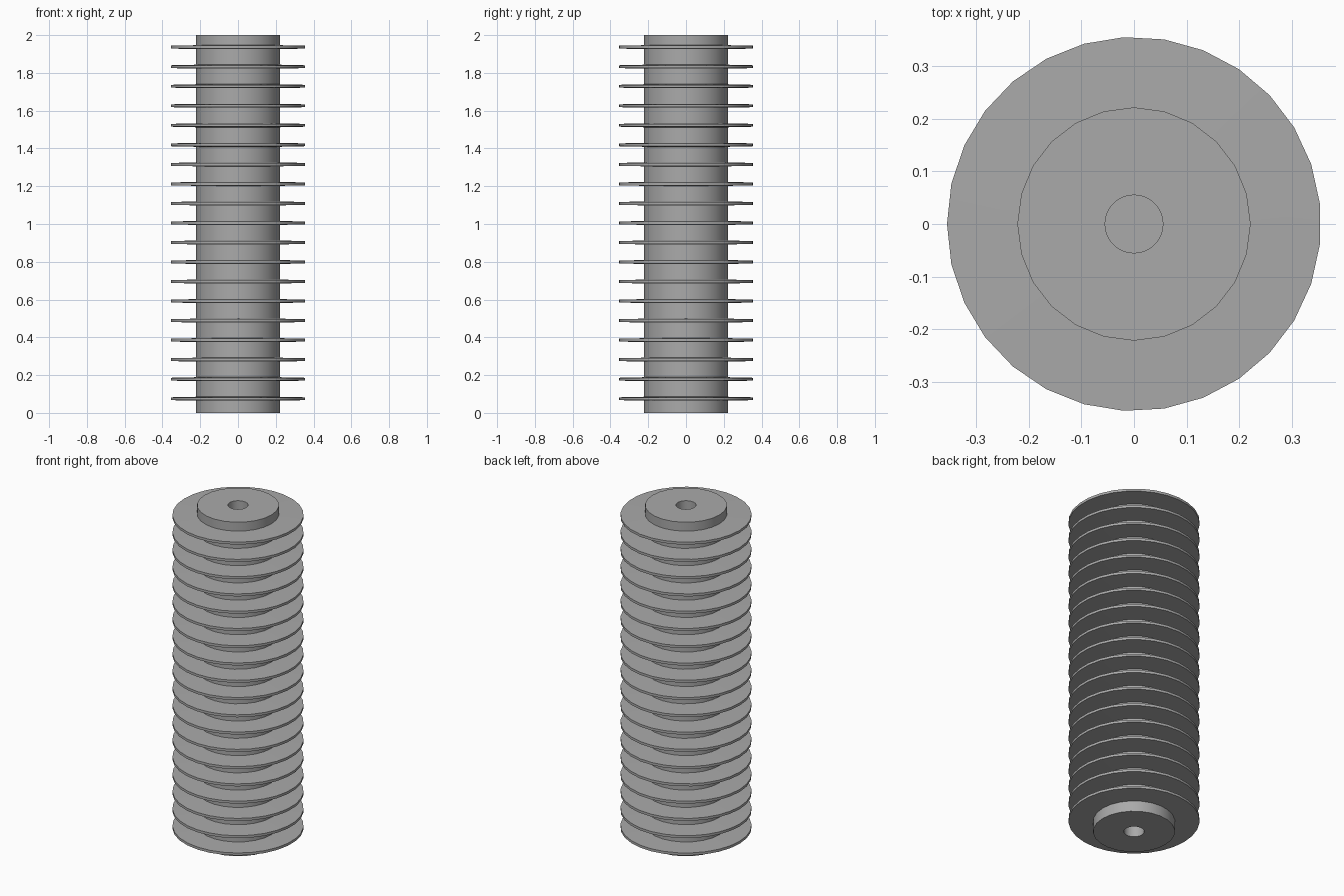
import bpy
import math

cube = bpy.data.objects.get("Cube")
if cube:
    bpy.data.objects.remove(cube, do_unlink=True)

metal = bpy.data.materials.new("grey_metal")
metal.use_nodes = True
GREY = (0.4, 0.4, 0.4, 1.0)
metal.diffuse_color = GREY
metal.node_tree.nodes["Principled BSDF"].inputs["Base Color"].default_value = GREY


def cylinder(name, radius, depth, z, sides, turn=0.0):
    bpy.ops.mesh.primitive_cylinder_add(vertices=sides, radius=radius, depth=depth,
                                        location=(0, 0, z))
    obj = bpy.context.object
    obj.name = name
    obj.rotation_euler.z = turn
    obj.data.materials.append(metal)
    return obj


# Solid core with a blind bore in each end
RADIUS, BORE, BORE_DEPTH, HEIGHT = 0.222, 0.055, 0.15, 2.0
core = cylinder("core", RADIUS, HEIGHT, HEIGHT / 2, 24)
for label, z in (("bottom", 0.0), ("top", HEIGHT)):
    cutter = cylinder(label + "_bore_cutter", BORE, BORE_DEPTH * 2, z, 48)
    cutter.hide_render = True
    cut = core.modifiers.new(label + "_bore", 'BOOLEAN')
    cut.operation = 'DIFFERENCE'
    cut.solver = 'EXACT'
    cut.object = cutter
    bpy.context.view_layer.objects.active = core
    bpy.ops.object.modifier_apply(modifier=cut.name)
    bpy.data.objects.remove(cutter, do_unlink=True)
bpy.ops.object.select_all(action='DESELECT')
core.select_set(True)
bpy.ops.object.shade_smooth_by_angle(angle=math.radians(30))

# Thin discs, slightly tapered towards the rim
FINS, SIDES, RIM = 19, 29, 0.356
FIRST, PITCH = 0.075, 0.1034
THICK_ROOT, THICK_RIM = 0.022, 0.015


def fin_mesh():
    rings = ((0.2, -THICK_ROOT / 2), (RIM, -THICK_RIM / 2),
             (RIM, THICK_RIM / 2), (0.2, THICK_ROOT / 2))
    verts, faces = [], []
    for r, z in rings:
        for i in range(SIDES):
            a = math.pi + math.tau * i / SIDES
            verts.append((r * math.cos(a), r * math.sin(a), z))
    for k in range(len(rings)):
        low, high = k * SIDES, (k + 1) % len(rings) * SIDES
        for i in range(SIDES):
            j = (i + 1) % SIDES
            faces.append((low + i, high + i, high + j, low + j))
    mesh = bpy.data.meshes.new("cooling_fin")
    mesh.from_pydata(verts, [], [f[::-1] for f in faces])
    mesh.materials.append(metal)
    return mesh


fin = fin_mesh()
for n in range(FINS):
    obj = bpy.data.objects.new(f"cooling_fin_{n + 1}", fin)
    obj.location.z = FIRST + PITCH * n
    bpy.context.collection.objects.link(obj)
    obj.select_set(True)
    bpy.context.view_layer.objects.active = obj
bpy.ops.object.shade_smooth_by_angle(angle=math.radians(30))
